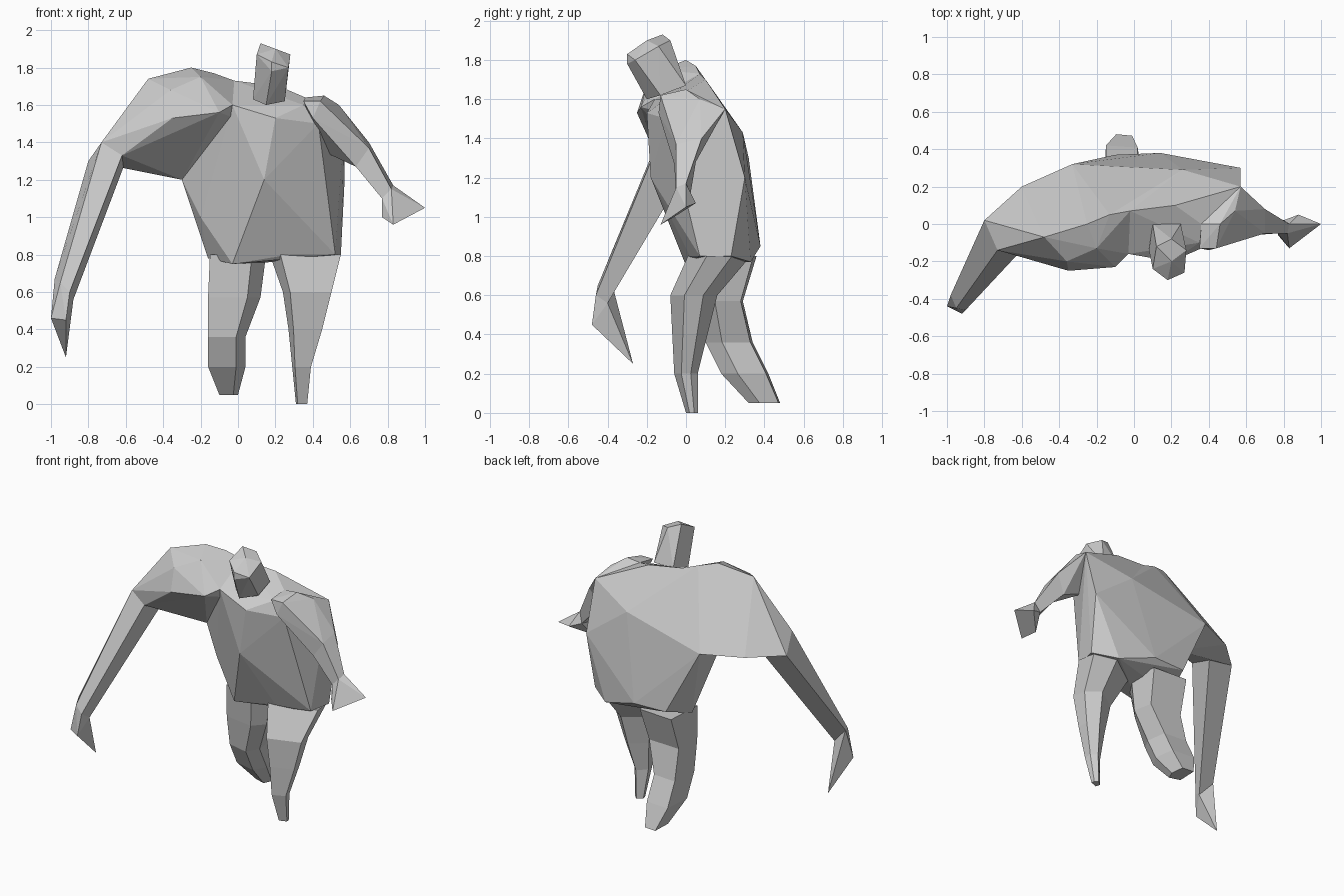
import bpy
import bmesh
from math import pi

default_cube = bpy.data.objects.get("Cube")
if default_cube:
    bpy.data.objects.remove(default_cube, do_unlink=True)

clay = bpy.data.materials.new("clay grey")
clay.use_nodes = True
clay.diffuse_color = (.6, .6, .6, 1)
clay.node_tree.nodes["Principled BSDF"].inputs["Base Color"].default_value = clay.diffuse_color


def finish(name, bm):
    """Turn a bmesh into a flat shaded object."""
    bmesh.ops.recalc_face_normals(bm, faces=bm.faces[:])
    mesh = bpy.data.meshes.new(name)
    bm.to_mesh(mesh)
    bm.free()
    mesh.materials.append(clay)
    part = bpy.data.objects.new(name, mesh)
    bpy.context.collection.objects.link(part)
    return part


def hull(name, points):
    """Faceted solid wrapped around a few corner points."""
    bm = bmesh.new()
    for point in points:
        bm.verts.new(point)
    bmesh.ops.convex_hull(bm, input=bm.verts[:])
    loose = [vert for vert in bm.verts if not vert.link_faces]
    bmesh.ops.delete(bm, geom=loose, context='VERTS')
    bmesh.ops.dissolve_limit(bm, angle_limit=pi / 60, verts=bm.verts[:], edges=bm.edges[:])
    return finish(name, bm)


def loft(name, rings):
    """Closed skin through matching cross-sections."""
    bm = bmesh.new()
    loops = [[bm.verts.new(point) for point in ring] for ring in rings]
    for low, high in zip(loops, loops[1:]):
        for i in range(len(low)):
            bm.faces.new((low[i - 1], low[i], high[i], high[i - 1]))
    bm.faces.new(loops[0])
    bm.faces.new(loops[-1])
    return finish(name, bm)


def leg(name, outline, stations):
    """Loft one outline, scaled and moved to each station from hip to foot."""
    rings = []
    for x, y, z, width, depth in stations:
        rings.append([(x + u * width, y + v * depth, z) for u, v in outline])
    return loft(name, rings)


# Corners shared by neighbouring parts
nape = (-.02, .07, 1.73)
collar = (-.03, -.16, 1.6)
left_shoulder_back = (.57, .2, 1.55)
left_shoulder_top = (.36, 0, 1.64)
back_left = (.26, .29, 1.43)
back_right = (-.33, .32, 1.3)
right_flank = (-.3, .08, 1.2)

# Torso: back, belly and hips
hull("torso", [
    nape, collar, left_shoulder_back, left_shoulder_top, back_left, back_right, right_flank,
    (.22, .1, 1.7), (.35, -.1, 1.6),
    (.2, -.2, 1.53), (.43, -.1, 1.5),
    (.14, -.18, 1.2), (.57, .3, 1.2), (.5, .15, 1.15),
    (-.2, .05, 1), (-.16, .16, .78), (-.03, 0, .75), (.15, .06, .77),
    (.28, .02, .8), (.52, .07, .8), (.55, .23, .8), (.4, .33, .77),
    (.14, .38, .85), (-.1, .37, .85),
])

# Raised right shoulder, spreading out to the elbow
right_elbow = [(-.73, -.14, 1.4), (-.8, .02, 1.3), (-.6, .04, 1.3), (-.62, -.16, 1.33)]
hull("right_shoulder", right_elbow + [
    nape, collar, back_left, back_right, right_flank,
    (-.6, .2, 1.3), (-.5, .1, 1.27),
    (-.48, -.07, 1.74), (-.25, 0, 1.8), (-.13, .05, 1.77),
    (-.36, -.2, 1.68), (-.2, -.13, 1.75),
    (-.35, -.25, 1.53), (-.1, -.23, 1.56),
])

# Right forearm and pointed hand
right_wrist = [(-.95, -.45, .65), (-.98, -.38, .67), (-.88, -.4, .56), (-.9, -.46, .6)]
loft("right_forearm", [right_elbow, right_wrist])
hull("right_hand", right_wrist + [(-1, -.44, .46), (-.92, -.48, .45), (-.92, -.27, .25)])

# Left shoulder and upper arm, blocky at the front
left_elbow = [(.7, .08, 1.4), (.7, -.05, 1.37), (.63, -.06, 1.27), (.63, .05, 1.28)]
hull("left_shoulder", left_elbow + [
    left_shoulder_back, left_shoulder_top,
    (.35, -.13, 1.62), (.4, -.14, 1.53), (.44, -.13, 1.62),
    (.46, 0, 1.65), (.54, .07, 1.6), (.46, .05, 1.35),
])

# Left forearm and splayed hand
left_wrist = [(.83, 0, 1.17), (.82, -.05, 1.15), (.77, -.05, 1.1), (.8, .02, 1.1)]
loft("left_forearm", [left_elbow, left_wrist])
hull("left_hand", left_wrist + [
    (.77, -.06, 1), (.83, -.13, .96), (1, 0, 1.05), (.88, .05, 1.07),
])

# Left leg stands straight and narrows to a point
leg("left_leg", [(-.7, -1), (1, -.4), (.9, .4), (.2, 1), (-1, .1)], [
    (.36, .17, .8, .19, .16),
    (.37, .04, .6, .13, .12),
    (.36, .02, .4, .09, .09),
    (.34, 0, .2, .05, .06),
    (.34, .03, 0, .03, .03),
])

# Right leg trails behind on its toes
leg("right_leg", [(-1, -.7), (.5, -1), (1, -.3), (.8, .9), (-.9, 1)], [
    (0, .2, .8, .15, .16),
    (-.02, .18, .57, .14, .11),
    (-.06, .22, .36, .1, .12),
    (-.06, .3, .2, .1, .12),
    (-.05, .4, .05, .05, .08),
])

# Forward leaning head with a bevelled crown
hull("head", [
    (.08, -.14, 1.63), (.1, 0, 1.67), (.25, 0, 1.67), (.25, -.13, 1.62), (.15, -.2, 1.6),
    (.1, -.24, 1.87), (.12, -.12, 1.93), (.2, -.08, 1.9), (.28, -.14, 1.87),
    (.27, -.26, 1.8), (.18, -.3, 1.78), (.18, -.3, 1.83), (.2, -.2, 1.9),
])
